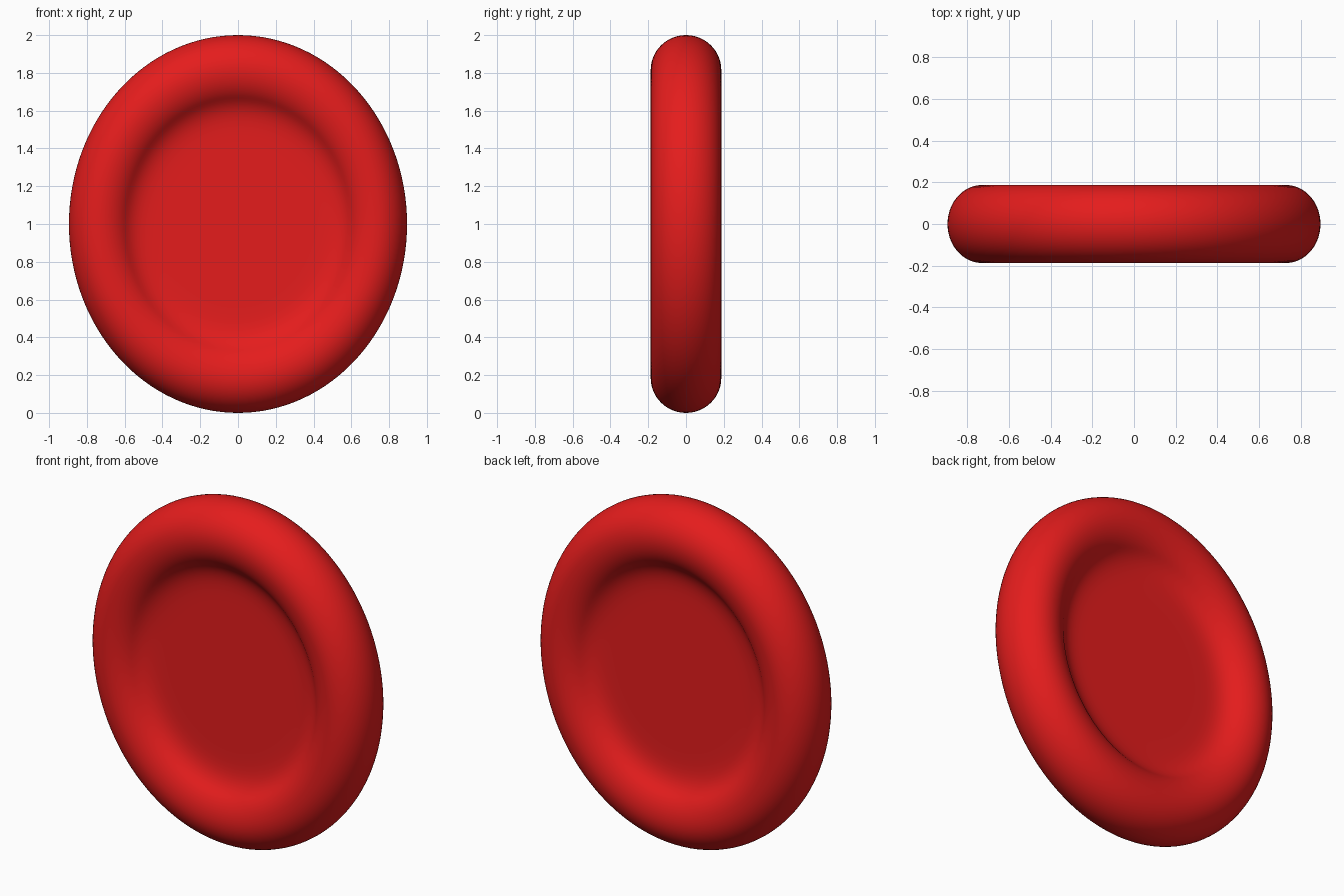
import bpy, bmesh, math

if "Cube" in bpy.data.objects:
    bpy.data.objects.remove(bpy.data.objects["Cube"])

R_OUT, R_MID, HALF = 1.0, 0.815, 0.187   # outer radius, rim crest radius, half thickness
INNER = 0.205                            # inner width of the rim curve
FLOOR_R, TILT = 0.36, math.radians(46)   # flat floor radius, end angle of the rim curve
X_SCALE = 0.895
SEG = 128

# Front half of the cross-section, from the outer edge to the floor
tube = R_OUT - R_MID
prof = []
for i in range(15):                      # rounded outer edge up to the crest
    a = math.pi / 2 * i / 14
    prof.append((R_MID + tube * math.cos(a), HALF * math.sin(a)))
for i in range(1, 11):                   # crest down to the steepest point
    a = TILT * i / 10
    prof.append((R_MID - INNER * math.sin(a), HALF * math.cos(a)))
r0, y0 = prof[-1]
drop = (r0 - FLOOR_R) * math.tan(TILT) * HALF / INNER / 5
for i in range(1, 19):                   # wall easing out onto the floor
    t = 1 - i / 18
    prof.append((FLOOR_R + (r0 - FLOOR_R) * t, y0 - drop * (1 - t ** 5)))
prof += [(0.18, y0 - drop), (0.0, y0 - drop)]

# Mirror the section to the back and revolve it around the y axis
section = [(r, -y) for r, y in reversed(prof)] + prof[1:]
bm = bmesh.new()
vs = [bm.verts.new((r, y, 0)) for r, y in section]
es = [bm.edges.new(p) for p in zip(vs, vs[1:])]
bmesh.ops.spin(bm, geom=vs + es, cent=(0, 0, 0), axis=(0, 1, 0),
               angle=math.tau, steps=SEG, use_merge=False)
bmesh.ops.remove_doubles(bm, verts=bm.verts, dist=1e-4)
bmesh.ops.scale(bm, vec=(X_SCALE, 1, 1), verts=bm.verts)
bmesh.ops.translate(bm, vec=(0, 0, 1), verts=bm.verts)
bmesh.ops.recalc_face_normals(bm, faces=bm.faces)
for f in bm.faces:
    f.smooth = True

mesh = bpy.data.meshes.new("dished_disc")
bm.to_mesh(mesh)
bm.free()
red = bpy.data.materials.new("red")
red.diffuse_color = (0.78, 0.012, 0.012, 1)
red.use_nodes = True
red.node_tree.nodes["Principled BSDF"].inputs["Base Color"].default_value = red.diffuse_color
mesh.materials.append(red)
disc = bpy.data.objects.new("dished_disc", mesh)
bpy.context.collection.objects.link(disc)
